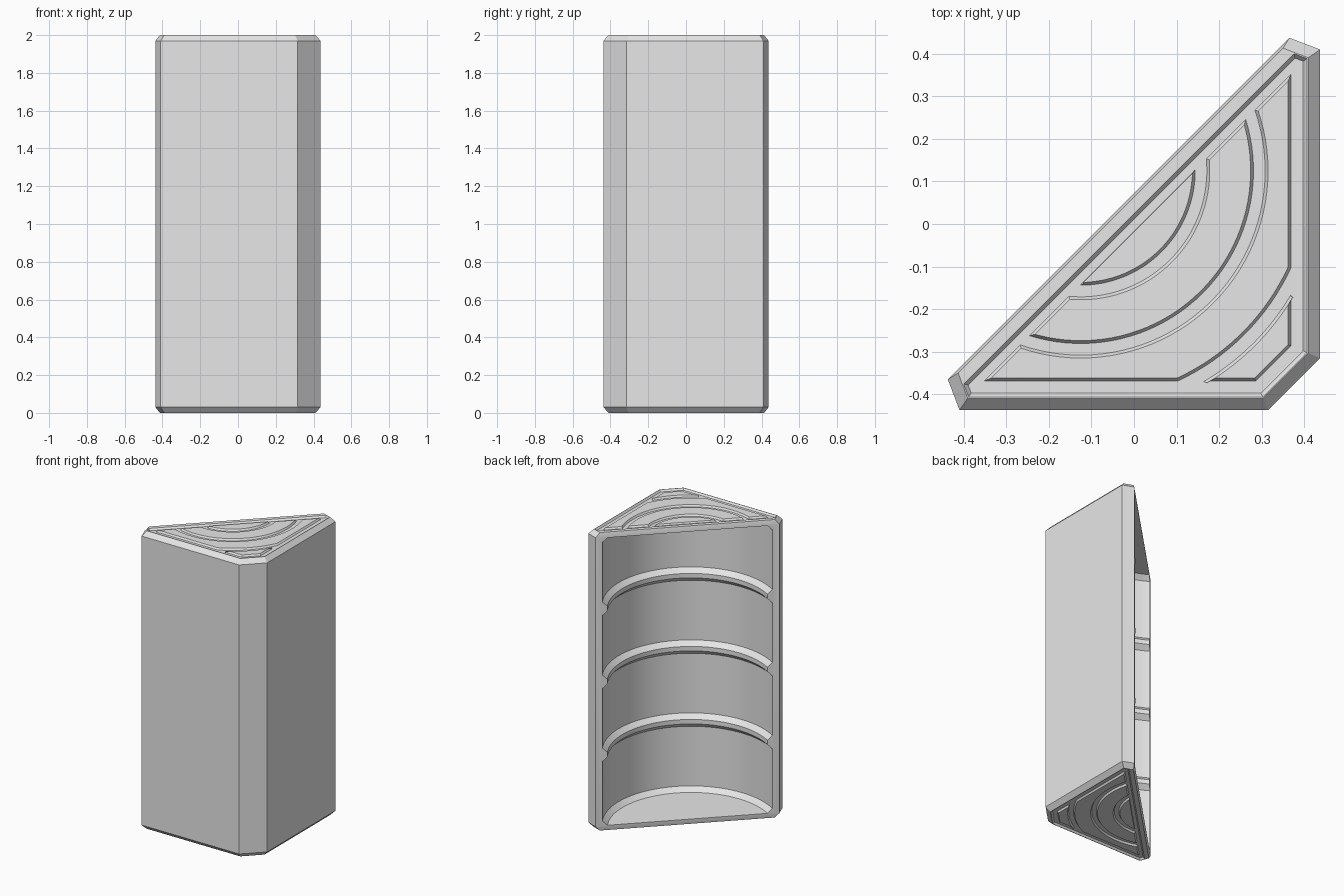
import bpy, bmesh
from math import sin, cos, acos, asin, radians, hypot, pi

cube = bpy.data.objects.get("Cube")
if cube:
    bpy.data.objects.remove(cube, do_unlink=True)

grey = bpy.data.materials.new("light grey")
grey.use_nodes = True
grey.diffuse_color = (0.8, 0.8, 0.8, 1)
grey.node_tree.nodes["Principled BSDF"].inputs["Base Color"].default_value = (0.8, 0.8, 0.8, 1)

HEIGHT = 2.0
RECESS = 0.012          # depth of the sunk field on both ends
CX, CY = -0.125, 0.125  # shared centre of all arcs


def inset(poly, dist):
    """Move every edge of a counter-clockwise polygon inward; dist may vary by edge."""
    n = len(poly)
    dists = dist if isinstance(dist, list) else [dist] * n
    lines = []
    for i in range(n):
        (ax, ay), (bx, by) = poly[i], poly[(i + 1) % n]
        length = hypot(bx - ax, by - ay)
        nx, ny = (ay - by) / length, (bx - ax) / length
        lines.append((nx, ny, nx * ax + ny * ay + dists[i]))
    out = []
    for i in range(n):
        (a, b, c), (d, e, f) = lines[i - 1], lines[i]
        det = a * e - b * d
        out.append(((c * e - b * f) / det, (a * f - c * d) / det))
    return out


def add_loft(bm, rings):
    """Closed solid through a list of (polygon, z) rings."""
    loops = [[bm.verts.new((x, y, z)) for x, y in poly] for poly, z in rings]
    n = len(loops[0])
    for low, high in zip(loops, loops[1:]):
        for i in range(n):
            j = (i + 1) % n
            bm.faces.new((low[i], low[j], high[j], high[i]))
    bm.faces.new(loops[0][::-1])
    bm.faces.new(loops[-1])


def make_object(name, lofts):
    bm = bmesh.new()
    for rings in lofts:
        add_loft(bm, rings)
    bmesh.ops.recalc_face_normals(bm, faces=bm.faces)
    mesh = bpy.data.meshes.new(name)
    bm.to_mesh(mesh)
    bm.free()
    mesh.materials.append(grey)
    obj = bpy.data.objects.new(name, mesh)
    bpy.context.collection.objects.link(obj)
    return obj


def select_only(obj):
    bpy.ops.object.select_all(action='DESELECT')
    obj.select_set(True)
    bpy.context.view_layer.objects.active = obj


def arc(r, half, steps=40):
    """Arc around the shared centre, symmetric about the front corner direction."""
    angles = [-pi / 4 + half * (2 * i / steps - 1) for i in range(steps + 1)]
    return [(CX + r * cos(a), CY + r * sin(a)) for a in angles]


# Body: corner prism with bevelled ends and a sunk field on each end
A, B, C, D = 0.4375, 0.315, 0.41, 0.365
outline = [(-C, -A), (B, -A), (A, -B), (A, C), (D, A), (-A, -D)]
bevel = [0.028, 0.028, 0.028, 0.028, 0.007, 0.028]
rim = [0.031, 0.031, 0.031, 0.031, 0.034, 0.031]
field = [r + 0.009 for r in rim]
half_rings = [(inset(outline, field), RECESS), (inset(outline, rim), 0),
              (inset(outline, bevel), 0), (outline, 0.03)]
rings = half_rings + [(p, HEIGHT - z) for p, z in reversed(half_rings)]
body = make_object("corner_body", [rings])

# Round cavity: four pockets parted by bevelled ribs
R_WALL, R_RIB, SLOPE = 0.54, 0.51, 0.03
POCKET, PITCH, FLOOR = 0.46, 0.49, 0.035
full_circle = lambda r: [(CX + r * cos(2 * pi * i / 160), CY + r * sin(2 * pi * i / 160))
                         for i in range(160)]
cut_rings = []
for i in range(4):
    low = FLOOR + i * PITCH
    high = low + POCKET
    cut_rings += [(full_circle(R_RIB), low), (full_circle(R_WALL), low + SLOPE),
                  (full_circle(R_WALL), high - SLOPE), (full_circle(R_RIB), high)]
cutter = make_object("cavity_cutter", [cut_rings])
cutter.hide_render = True

select_only(body)
mod = body.modifiers.new("cavity", 'BOOLEAN')
mod.operation = 'DIFFERENCE'
mod.solver = 'EXACT'
mod.object = cutter
bpy.ops.object.modifier_apply(modifier=mod.name)
bpy.data.objects.remove(cutter, do_unlink=True)

# Raised panels: concentric shapes clipped by the open side and the two walls
EDGE = 0.37                                       # panel limit toward the walls
TO_OPEN = 0.265 / 2 ** 0.5                        # arc centre to clipping line
open_arc = lambda r: arc(r, acos(TO_OPEN / r))
wall_arc = lambda r: arc(r, asin((EDGE + CY) / r) - pi / 4)

panels = [
    open_arc(0.27),
    open_arc(0.407) + open_arc(0.295)[::-1],
    [(-0.355, -EDGE)] + wall_arc(0.545) + [(EDGE, 0.355)] + open_arc(0.432)[::-1],
    [(0.287, -EDGE), (EDGE, -0.287)] + wall_arc(0.572)[::-1],
]
top_lofts = [[(p, HEIGHT - RECESS - 0.002), (inset(p, 0.008), HEIGHT)] for p in panels]
bottom_lofts = [[(p, HEIGHT - z) for p, z in loft] for loft in top_lofts]
top = make_object("top_panels", top_lofts)
bottom = make_object("bottom_panels", bottom_lofts)

# Smooth curved walls, crisp edges
for obj in (body, top, bottom):
    select_only(obj)
    bpy.ops.object.shade_smooth_by_angle(angle=radians(25))
